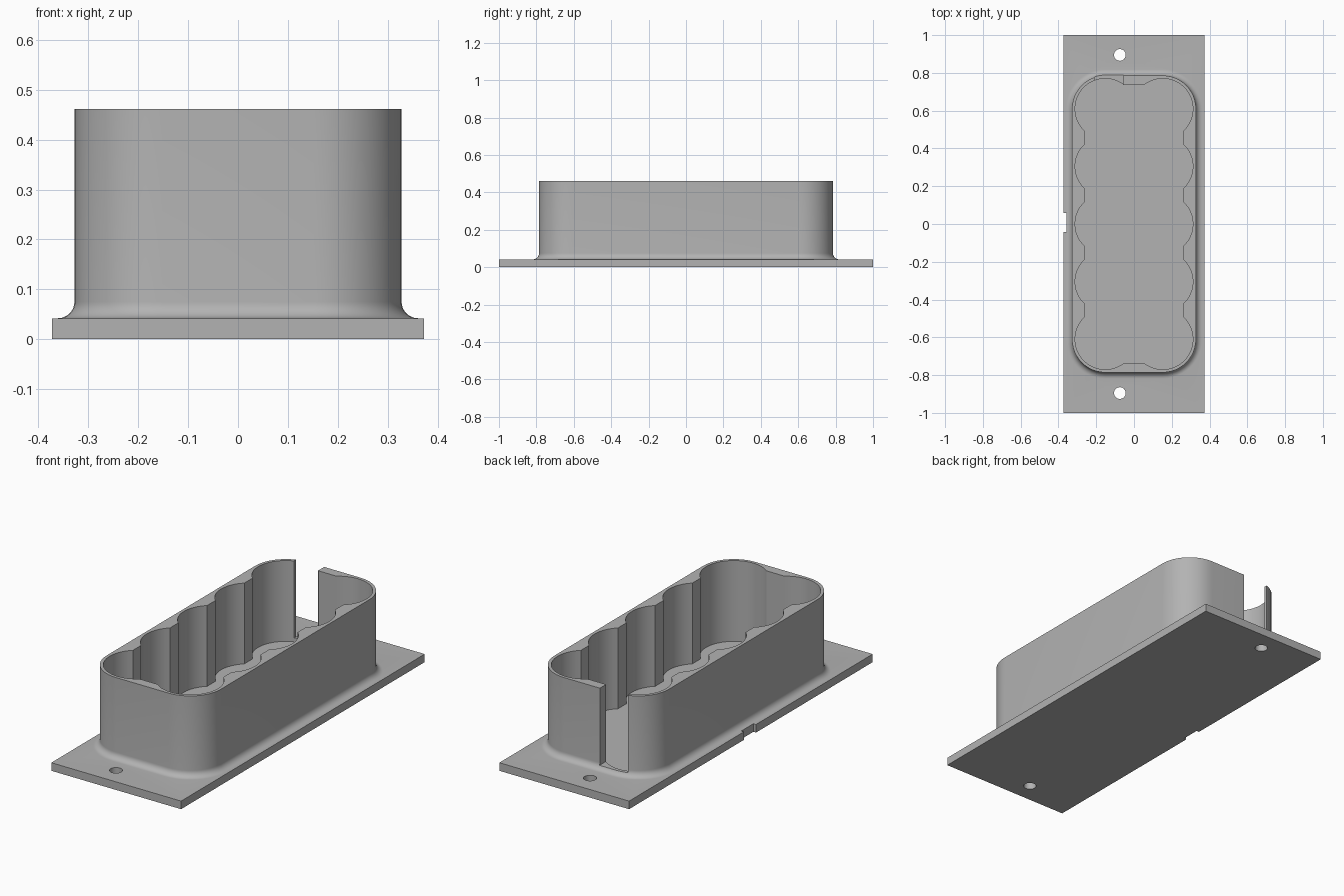
import bpy, bmesh, math

if "Cube" in bpy.data.objects:
    bpy.data.objects.remove(bpy.data.objects["Cube"])

PLATE_TOP, RIM, FLOOR, SILL = 0.042, 0.462, 0.042, 0.062
CX, PITCH, CELL_R, CORNER_R, FILLET = 0.152, 0.305, 0.16, 0.176, 0.033

grey = bpy.data.materials.new("grey plastic")
grey.diffuse_color = (0.45, 0.45, 0.45, 1)
grey.use_nodes = True
grey.node_tree.nodes["Principled BSDF"].inputs["Base Color"].default_value = grey.diffuse_color


def loft(name, rings):
    """Closed solid through a stack of (outline, height) rings."""
    bm = bmesh.new()
    loops = [[bm.verts.new((x, y, z)) for x, y in pts] for pts, z in rings]
    for a, b in zip(loops, loops[1:]):
        n = len(a)
        for i in range(n):
            j = (i + 1) % n
            bm.faces.new((a[i], a[j], b[j], b[i]))
    bm.faces.new(loops[0][::-1])
    bm.faces.new(loops[-1])
    bmesh.ops.recalc_face_normals(bm, faces=bm.faces)
    me = bpy.data.meshes.new(name)
    bm.to_mesh(me)
    bm.free()
    ob = bpy.data.objects.new(name, me)
    bpy.context.collection.objects.link(ob)
    me.materials.append(grey)
    return ob


def arc(cx, cy, r, a0, a1, n):
    return [(cx + r * math.cos(a0 + (a1 - a0) * i / n),
             cy + r * math.sin(a0 + (a1 - a0) * i / n)) for i in range(n + 1)]


def box(name, x0, x1, y0, y1, z0, z1):
    pts = [(x0, y0), (x1, y0), (x1, y1), (x0, y1)]
    return loft(name, [(pts, z0), (pts, z1)])


def rounded(offset):
    pts = []
    for k, (sx, sy) in enumerate([(1, 1), (-1, 1), (-1, -1), (1, -1)]):
        a = k * math.pi / 2
        pts += arc(sx * CX, sy * 2 * PITCH, CORNER_R + offset, a, a + math.pi / 2, 12)
    return pts


def pocket_outline():
    # right half: corner cell, three middle cells, corner cell; the left half is turned 180 degrees
    side = math.acos(0.108 / CELL_R)
    end = math.asin(0.125 / CELL_R)
    half = arc(CX, -2 * PITCH, CELL_R, -math.pi + end, side, 24)
    for k in (-1, 0, 1):
        half += arc(CX, k * PITCH, CELL_R, -side, side, 12)
    half += arc(CX, 2 * PITCH, CELL_R, -side, math.pi - end, 24)
    return half + [(-x, -y) for x, y in half]


def combine(target, other, op):
    mod = target.modifiers.new(op, 'BOOLEAN')
    mod.operation, mod.solver, mod.object = op, 'EXACT', other
    bpy.context.view_layer.objects.active = target
    bpy.ops.object.modifier_apply(modifier=mod.name)
    bpy.data.objects.remove(other)


# Base plate
tray = box("battery_tray", -0.373, 0.373, -1, 1, 0, PLATE_TOP)

# Housing with a flared foot
rings = [(rounded(FILLET), 0.02)]
for i in range(9):
    a = math.radians(270 - 90 * i / 8)
    rings.append((rounded(FILLET * (1 + math.cos(a))),
                  PLATE_TOP + FILLET * (1 + math.sin(a))))
rings.append((rounded(0), RIM))
combine(tray, loft("housing", rings), 'UNION')

# Scalloped pocket for two rows of five cells
outline = pocket_outline()
combine(tray, loft("pocket", [(outline, FLOOR), (outline, 0.6)]), 'DIFFERENCE')

# Wire slot in the back wall
combine(tray, box("slot", -0.21, -0.055, 0.70, 0.9, SILL, 0.6), 'DIFFERENCE')

# Notch in the left plate edge
combine(tray, box("notch", -0.5, -0.358, -0.042, 0.058, -0.1, 0.2), 'DIFFERENCE')

# Screw holes
for y in (-0.895, 0.895):
    ring = arc(-0.075, y, 0.031, 0, 2 * math.pi, 32)[:-1]
    combine(tray, loft("hole", [(ring, -0.1), (ring, 0.2)]), 'DIFFERENCE')

# Smooth curved walls, crisp edges
bpy.ops.object.select_all(action='DESELECT')
tray.select_set(True)
bpy.context.view_layer.objects.active = tray
bpy.ops.object.shade_smooth_by_angle(angle=math.radians(30))
